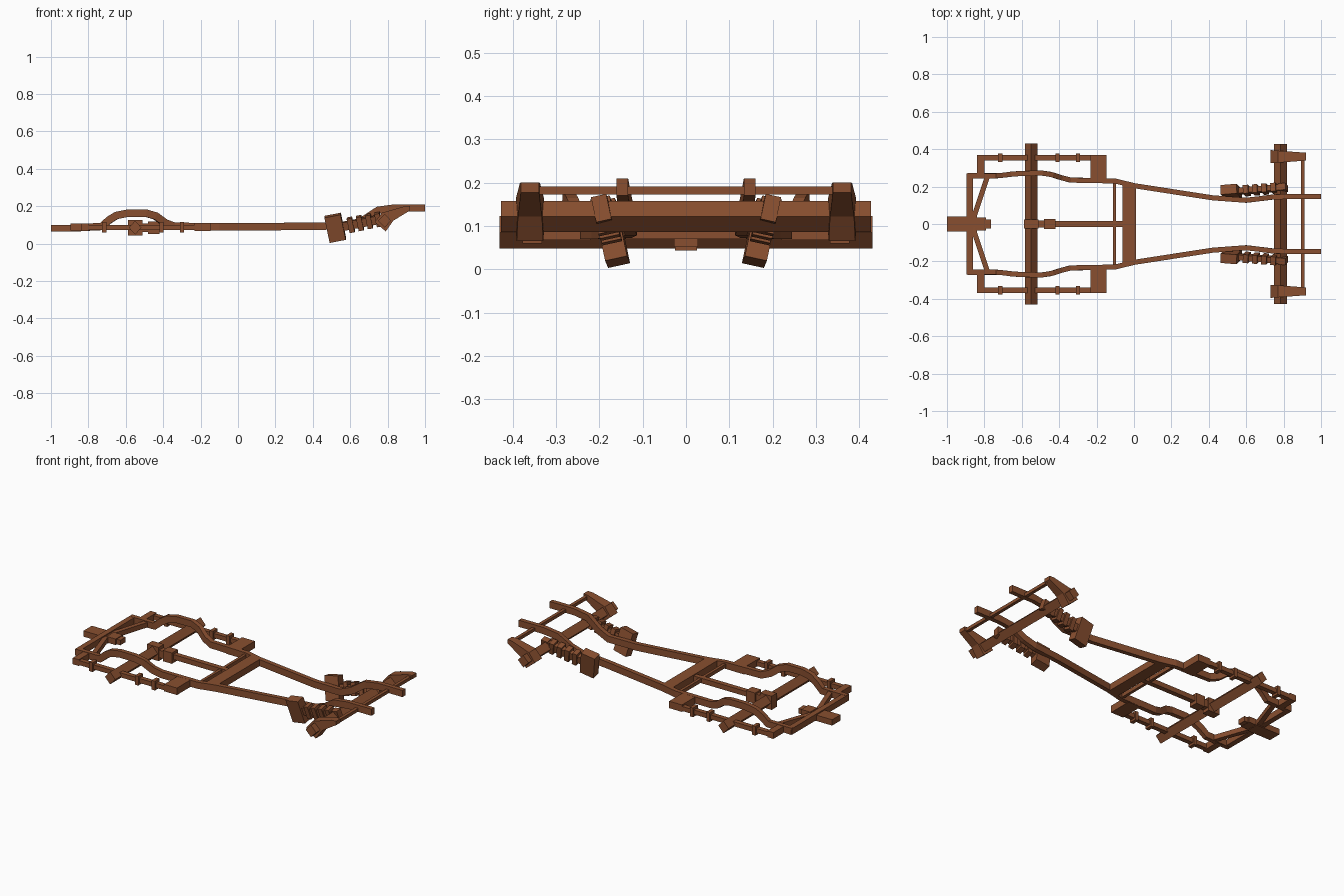
import bpy, bmesh, math
from mathutils import Vector

if "Cube" in bpy.data.objects:
    bpy.data.objects.remove(bpy.data.objects["Cube"])

rust = bpy.data.materials.new("rust_brown")
rust.diffuse_color = (0.25, 0.078, 0.029, 1)
rust.use_nodes = True
rust.node_tree.nodes["Principled BSDF"].inputs["Base Color"].default_value = rust.diffuse_color


def finish(name, bm, mirror):
    bmesh.ops.recalc_face_normals(bm, faces=bm.faces)
    me = bpy.data.meshes.new(name)
    bm.to_mesh(me)
    bm.free()
    me.materials.append(rust)
    ob = bpy.data.objects.new(name, me)
    bpy.context.collection.objects.link(ob)
    if mirror:
        m = ob.modifiers.new("Mirror", 'MIRROR')
        m.use_axis = (False, True, False)
        m.use_mirror_merge = False
    return ob


def bar(name, pts, w, h, mirror=False, roll=0.0, diamond=False):
    """Sweep a rectangular (or diamond) section along a path."""
    pts = [Vector(p) for p in pts]
    bm = bmesh.new()
    rings = []
    for i, p in enumerate(pts):
        a = (p - pts[i - 1]).normalized() if i > 0 else Vector()
        b = (pts[i + 1] - p).normalized() if i < len(pts) - 1 else Vector()
        t = (a + b).normalized()
        side = Vector((-t.y, t.x, 0)).normalized()
        up = t.cross(side)
        side, up = (side * math.cos(roll) - up * math.sin(roll),
                    up * math.cos(roll) + side * math.sin(roll))
        corners = ((1, 0), (0, 1), (-1, 0), (0, -1)) if diamond else ((1, 1), (-1, 1), (-1, -1), (1, -1))
        rings.append([bm.verts.new(p + side * u * w / 2 + up * v * h / 2) for u, v in corners])
    for r, s in zip(rings, rings[1:]):
        for k in range(4):
            bm.faces.new((r[k], r[(k + 1) % 4], s[(k + 1) % 4], s[k]))
    bm.faces.new(rings[0])
    bm.faces.new(rings[-1][::-1])
    return finish(name, bm, mirror)


def box(name, x0, x1, y0, y1, z0, z1, mirror=False):
    y, z = (y0 + y1) / 2, (z0 + z1) / 2
    return bar(name, [(x0, y, z), (x1, y, z)], y1 - y0, z1 - z0, mirror)


# Main rails: arched over the rear axle, narrowing and rising at the front
bar("frame_rails", [
    (-0.89, 0.258, 0.088), (-0.73, 0.258, 0.09), (-0.69, 0.262, 0.125), (-0.65, 0.267, 0.15),
    (-0.59, 0.271, 0.162), (-0.49, 0.272, 0.162), (-0.44, 0.264, 0.147), (-0.39, 0.248, 0.11),
    (-0.34, 0.235, 0.092), (-0.1, 0.23, 0.09), (0.0, 0.205, 0.09), (0.42, 0.14, 0.092),
    (0.6, 0.127, 0.098), (0.67, 0.135, 0.125), (0.75, 0.145, 0.178), (0.84, 0.147, 0.19),
    (1.0, 0.147, 0.19)], 0.027, 0.04, True)

# Cross members
box("rear_cross_member", -0.895, -0.862, -0.27, 0.27, 0.07, 0.107)
box("middle_cross_member", -0.062, 0.01, -0.215, 0.215, 0.07, 0.11)
box("thin_cross_member", -0.113, -0.096, -0.225, 0.225, 0.078, 0.1)

# Tow hitch and its braces
bar("hitch_braces", [(-0.862, 0.02, 0.085), (-0.785, 0.25, 0.088)], 0.027, 0.03, True)
box("hitch_plate", -1.0, -0.84, -0.04, 0.04, 0.065, 0.1)
box("hitch_neck", -0.85, -0.79, -0.034, 0.034, 0.068, 0.104)
box("hitch_tip", -0.8, -0.765, -0.025, 0.025, 0.07, 0.1)

# Outer side bars
box("side_rear_bracket", -0.84, -0.8, 0.25, 0.37, 0.068, 0.106, True)
box("side_bar", -0.83, -0.2, 0.34, 0.368, 0.073, 0.1, True)
box("side_front_bracket", -0.232, -0.147, 0.22, 0.37, 0.068, 0.11, True)
for i, x in enumerate((-0.715, -0.41, -0.3)):
    box(f"side_bar_collar_{i + 1}", x - 0.011, x + 0.011, 0.332, 0.377, 0.06, 0.115, True)

# Axles
bar("rear_axle", [(-0.55, -0.43, 0.085), (-0.55, 0.43, 0.085)], 0.068, 0.075, diamond=True)
bar("front_axle", [(0.784, -0.427, 0.122), (0.784, 0.427, 0.122)], 0.07, 0.072, diamond=True)

# Differential and drive shaft
box("differential", -0.587, -0.51, -0.025, 0.025, 0.043, 0.125)
box("shaft_coupling", -0.48, -0.42, -0.028, 0.028, 0.052, 0.117)
box("shaft_coupling_neck", -0.515, -0.475, -0.02, 0.02, 0.062, 0.107)
box("drive_shaft", -0.43, -0.05, -0.015, 0.015, 0.073, 0.103)

# Front tie rod and steering knuckles
box("tie_rod", 0.893, 0.912, -0.36, 0.36, 0.172, 0.191)
profile = [(0.73, 0.115), (0.79, 0.065), (0.83, 0.122), (0.92, 0.177),
           (0.92, 0.2), (0.89, 0.199), (0.77, 0.165)]
bm = bmesh.new()
loops = []
for s in (-1, 1):
    loops.append([bm.verts.new((x, 0.36 + s * (0.035 - 0.014 * (x - 0.73) / 0.19), z)) for x, z in profile])
n = len(profile)
for k in range(n):
    bm.faces.new((loops[0][k], loops[0][(k + 1) % n], loops[1][(k + 1) % n], loops[1][k]))
for loop in loops:
    bm.faces.new(loop)
finish("steering_knuckles", bm, True)

# Front springs: mounting block, core and rings, leaning outward
start, end = Vector((0.52, 0.172, 0.084)), Vector((0.82, 0.196, 0.142))
axis = (end - start).normalized()


def spring_part(name, t, length, w, h):
    c = start + axis * t
    bar(name, [c - axis * length / 2, c + axis * length / 2], w, h, True, 0.22)


spring_part("spring_block", 0.0, 0.088, 0.052, 0.14)
spring_part("spring_core", 0.15, 0.29, 0.03, 0.045)
for i in range(4):
    spring_part(f"spring_ring_{i + 1}", 0.085 + i * 0.05, 0.028, 0.046, 0.078 - 0.002 * i)
spring_part("spring_end", 0.283, 0.04, 0.036, 0.06)
